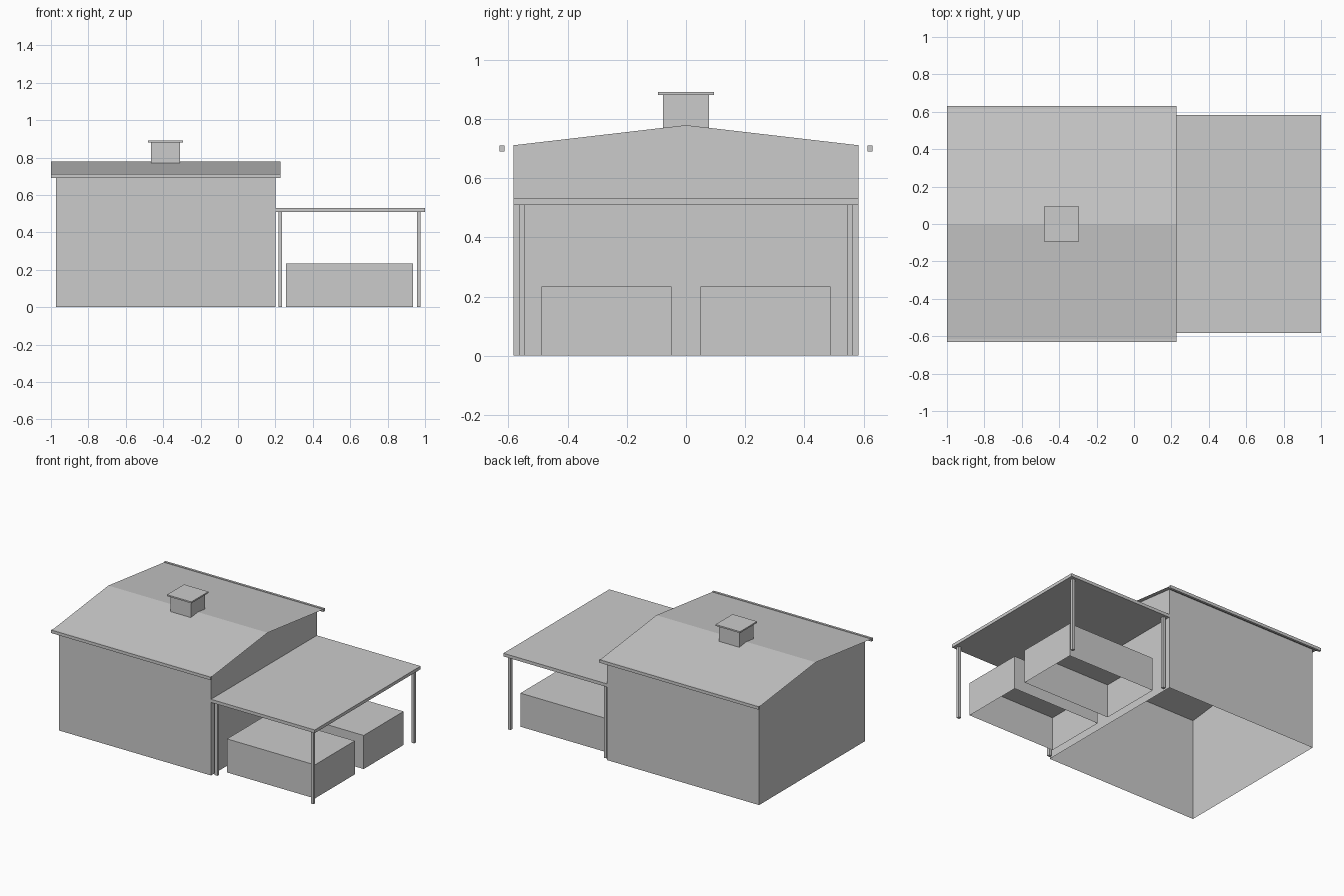
import bpy
import bmesh

if "Cube" in bpy.data.objects:
    bpy.data.objects.remove(bpy.data.objects["Cube"])


def make_object(name, verts, faces):
    mesh = bpy.data.meshes.new(name)
    mesh.from_pydata(verts, [], faces)
    obj = bpy.data.objects.new(name, mesh)
    bpy.context.collection.objects.link(obj)
    return obj


def box(name, x, y, z, open_bottom=False):
    bm = bmesh.new()
    bmesh.ops.create_cube(bm, size=1)
    for v in bm.verts:
        v.co = [(lo + hi) / 2 + c * (hi - lo) for c, (lo, hi) in zip(v.co, (x, y, z))]
    bm.normal_update()
    if open_bottom:
        down = [f for f in bm.faces if f.normal.z < -0.9]
        bmesh.ops.delete(bm, geom=down, context='FACES')
    mesh = bpy.data.meshes.new(name)
    bm.to_mesh(mesh)
    bm.free()
    obj = bpy.data.objects.new(name, mesh)
    bpy.context.collection.objects.link(obj)
    return obj


# Gabled hall walls, open underneath
W, EAVE, RIDGE = 0.583, 0.711, 0.779
profile = [(-W, 0), (W, 0), (W, EAVE), (0, RIDGE), (-W, EAVE)]
verts = [(x, y, z) for x in (-0.972, 0.2) for y, z in profile]
make_object("hall_walls", verts,
            [(4, 3, 2, 1, 0), (5, 6, 7, 8, 9), (1, 2, 7, 6), (4, 0, 5, 9)])

# Thin roof sheet following the gable, overhanging on all sides
edge_y = 0.628
edge_z = RIDGE - (RIDGE - EAVE) * edge_y / W
roof_line = [(-edge_y, edge_z), (0, RIDGE + 0.001), (edge_y, edge_z)]
make_object("roof_sheet", [(x, y, z) for x in (-1, 0.228) for y, z in roof_line],
            [(0, 3, 4, 1), (1, 4, 5, 2)])

# Eave boards
for side, y in (("front", (-0.63, -0.614)), ("back", (0.614, 0.63))):
    box(side + "_eave_board", (-1, 0.228), y, (0.69, 0.711))

# Chimney and cap
box("chimney", (-0.465, -0.31), (-0.077, 0.077), (0.77, 0.881), True)
box("chimney_cap", (-0.482, -0.294), (-0.094, 0.094), (0.881, 0.891))

# Flat side canopy on four posts
box("canopy", (0.2, 1), (-0.583, 0.583), (0.509, 0.531))
for end, x in (("inner", (0.216, 0.236)), ("outer", (0.957, 0.977))):
    for side, y in (("front", (-0.565, -0.545)), ("back", (0.545, 0.565))):
        box(f"{end}_{side}_post", x, y, (0, 0.509))

# Storage boxes beneath the canopy, open underneath
for side, y in (("front", (-0.488, -0.049)), ("back", (0.049, 0.488))):
    box(side + "_storage_box", (0.257, 0.935), y, (0, 0.234), True)
